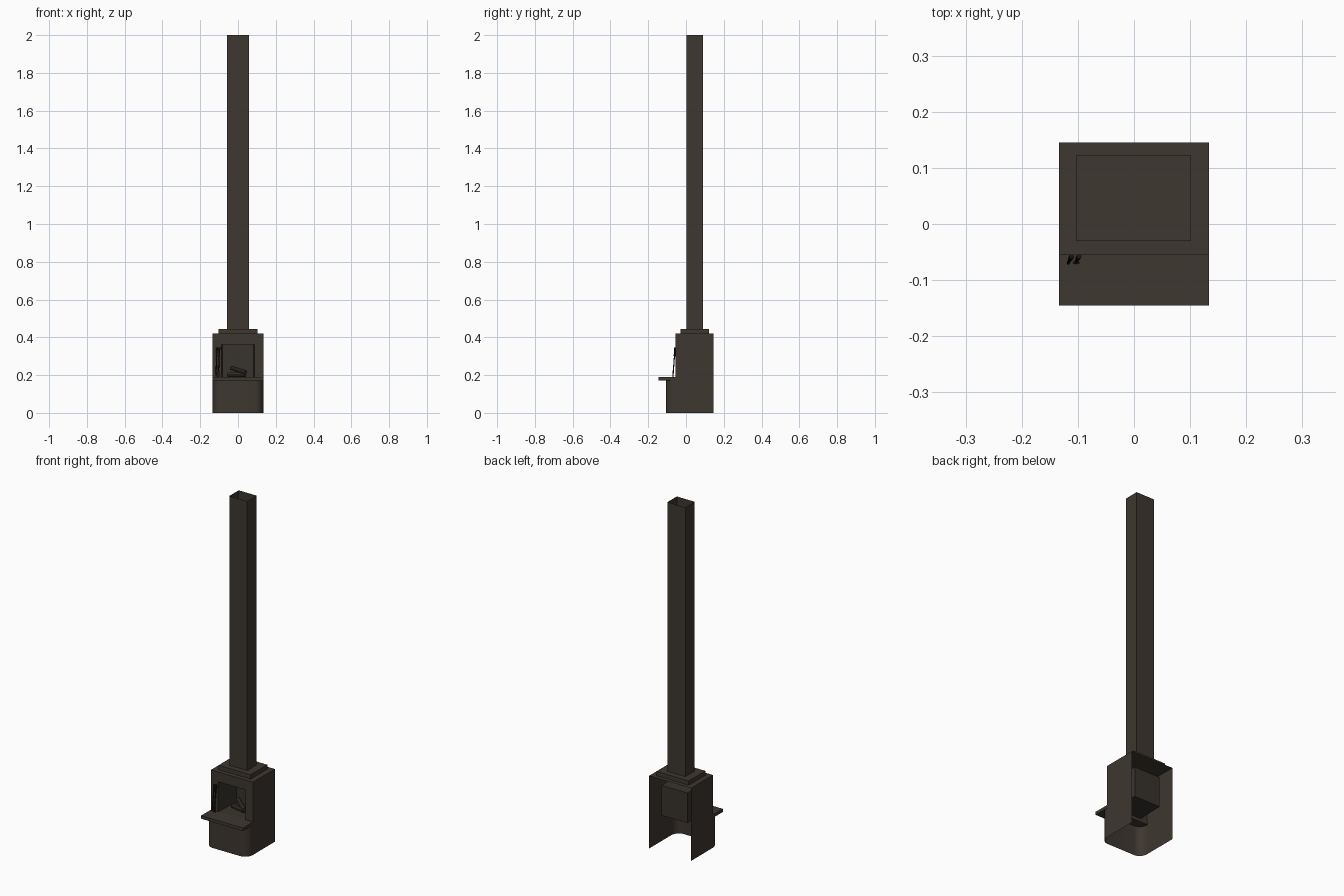
import bpy, bmesh, math
from mathutils import Vector

if "Cube" in bpy.data.objects:
    bpy.data.objects.remove(bpy.data.objects["Cube"], do_unlink=True)


def material(name, rgb):
    m = bpy.data.materials.new(name)
    m.use_nodes = True
    color = (*rgb, 1)
    m.diffuse_color = color
    m.node_tree.nodes["Principled BSDF"].inputs["Base Color"].default_value = color
    return m


METAL = material("dark brown metal", (0.048, 0.038, 0.029))
SOOT = material("sooty lining", (0.040, 0.034, 0.026))
LOG = material("charred wood", (0.050, 0.038, 0.029))
IRON = material("black iron", (0.010, 0.009, 0.008))


def finish(name, bm, mat, smooth=False):
    mesh = bpy.data.meshes.new(name)
    bm.to_mesh(mesh)
    bm.free()
    mesh.materials.append(mat)
    obj = bpy.data.objects.new(name, mesh)
    bpy.context.collection.objects.link(obj)
    if smooth:
        bpy.ops.object.select_all(action="DESELECT")
        obj.select_set(True)
        bpy.context.view_layer.objects.active = obj
        bpy.ops.object.shade_smooth_by_angle(angle=math.radians(35))
    return obj


def quad(bm, *points):
    return bm.faces.new([bm.verts.new(p) for p in points])


def wall(bm, path, z0, z1, closed=False):
    """Vertical sheet following a plan outline."""
    low = [bm.verts.new((x, y, z0)) for x, y in path]
    high = [bm.verts.new((x, y, z1)) for x, y in path]
    n = len(path)
    for i in range(n if closed else n - 1):
        j = (i + 1) % n
        bm.faces.new((low[i], low[j], high[j], high[i]))
    return low, high


def box(name, x0, x1, y0, y1, z0, z1, mat):
    bm = bmesh.new()
    low, high = wall(bm, [(x0, y0), (x1, y0), (x1, y1), (x0, y1)], z0, z1, True)
    bm.faces.new(low[::-1])
    bm.faces.new(high)
    return finish(name, bm, mat)


def rod(name, a, b, radius, sides, mat):
    a, b = Vector(a), Vector(b)
    bm = bmesh.new()
    bmesh.ops.create_cone(bm, cap_ends=True, segments=sides, radius1=radius,
                          radius2=radius, depth=(b - a).length)
    turn = (b - a).to_track_quat("Z", "Y").to_matrix().to_4x4()
    bm.transform(turn)
    bmesh.ops.translate(bm, vec=(a + b) / 2, verts=bm.verts)
    return finish(name, bm, mat, True)


W, BACK, FACE, BASE = 0.134, 0.145, -0.055, -0.105
SHELF, TOP = 0.19, 0.42
HALF, LINTEL = 0.088, 0.363

# Lower casing with rounded front corners, open at the back and below
R = W - HALF
arc = [(HALF + R * math.cos(t), FACE - (FACE - BASE) * math.sin(t))
       for t in [math.pi / 2 * i / 8 for i in range(9)]]
path = [(-x, y) for x, y in arc] + arc[::-1]
bm = bmesh.new()
wall(bm, path, 0, 0.172)
finish("lower_front", bm, METAL, True)

# Side walls, top and the front frame around the fire opening
bm = bmesh.new()
for s in (-1, 1):
    side = [(s * W, BACK), (s * W, FACE)]
    wall(bm, side if s < 0 else side[::-1], 0, TOP)
    jamb = [(s * W, FACE), (s * HALF, FACE)]
    wall(bm, jamb if s < 0 else jamb[::-1], SHELF, TOP)
wall(bm, [(-HALF, FACE), (HALF, FACE)], LINTEL, TOP)
quad(bm, (-W, FACE, TOP), (W, FACE, TOP), (W, BACK, TOP), (-W, BACK, TOP))
finish("upper_casing", bm, METAL)

# Firebox lining, narrowing slightly toward its back
bm = bmesh.new()
front = [(-HALF, FACE, SHELF), (HALF, FACE, SHELF),
         (HALF, FACE, LINTEL), (-HALF, FACE, LINTEL)]
rear = [(x * 0.94, 0.105, z) for x, y, z in front]
for i in range(4):
    j = (i + 1) % 4
    quad(bm, front[i], front[j], rear[j], rear[i])
quad(bm, *rear)
finish("firebox", bm, SOOT)

# Shelf, stepped cap and open chimney
box("hearth_shelf", -W, W, -0.145, -0.052, 0.172, SHELF, METAL)
box("chimney_cap", -0.103, 0.102, -0.03, 0.122, TOP, 0.445, METAL)
bm = bmesh.new()
wall(bm, [(-0.058, 0.003), (0.057, 0.003), (0.057, 0.089), (-0.058, 0.089)],
     0.445, 2.0, True)
finish("chimney", bm, METAL)

# Logs
rod("log_lying", (-0.055, 0.03, 0.203), (0.04, 0.01, 0.203), 0.012, 10, LOG)
rod("log_rear", (-0.05, 0.05, 0.203), (0.03, 0.065, 0.203), 0.012, 10, LOG)
rod("log_leaning", (-0.035, 0.05, 0.238), (0.04, 0.0, 0.215), 0.012, 10, LOG)

# Fire tools leaning on the front
for name, x in (("poker", -0.114), ("fire_shovel", -0.101)):
    rod(name, (x - 0.003, -0.069, 0.192), (x + 0.003, -0.058, 0.345), 0.003, 8, IRON)
    rod(name + "_grip", (x + 0.001, -0.061, 0.30), (x + 0.003, -0.058, 0.345),
        0.0045, 8, IRON)
box("shovel_blade", -0.109, -0.097, -0.071, -0.067, SHELF, 0.225, IRON)
